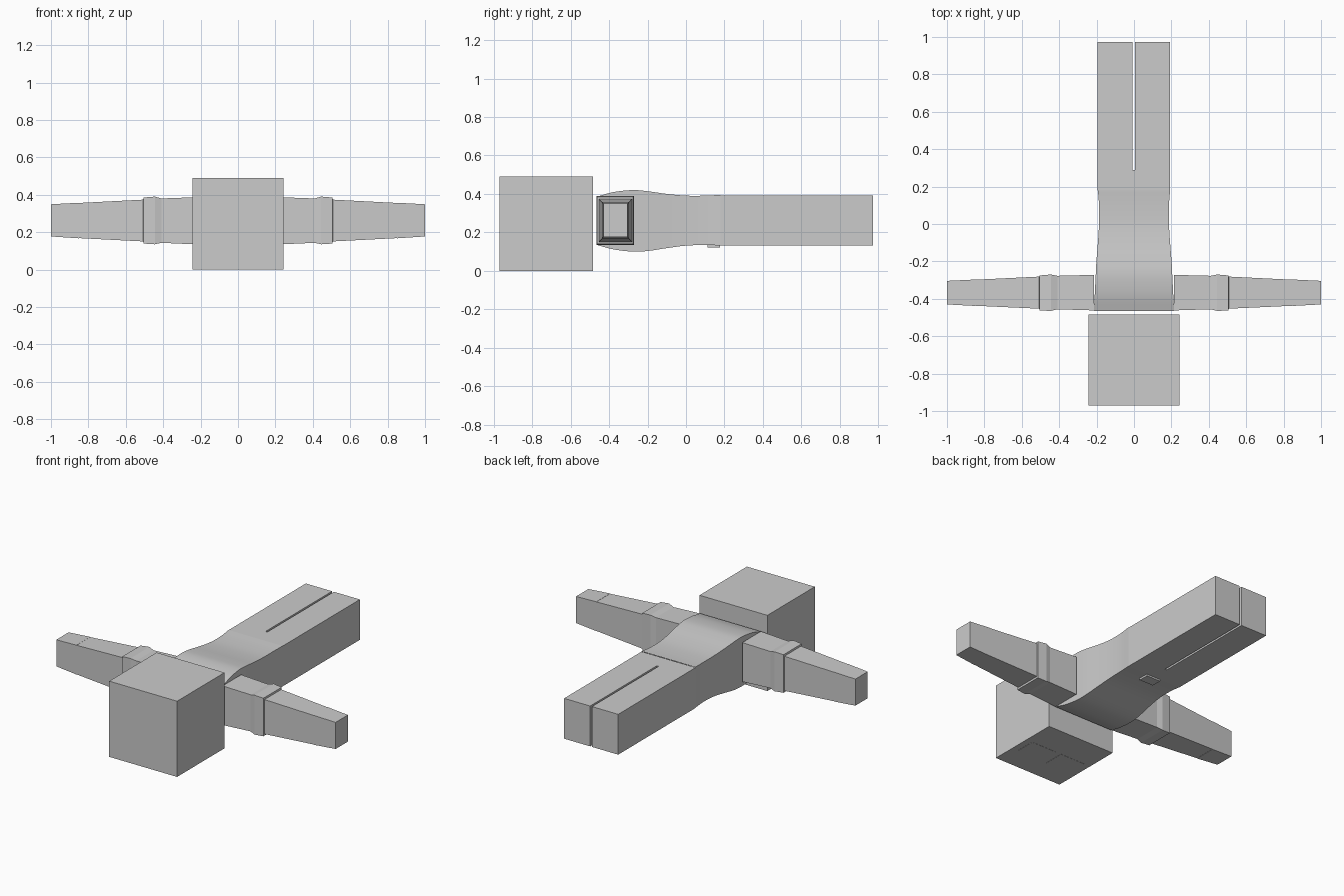
import bpy, bmesh
from mathutils import Vector

if "Cube" in bpy.data.objects:
    bpy.data.objects.remove(bpy.data.objects["Cube"])


def finish(name, bm, smooth=False):
    bmesh.ops.recalc_face_normals(bm, faces=bm.faces)
    me = bpy.data.meshes.new(name)
    bm.to_mesh(me)
    bm.free()
    ob = bpy.data.objects.new(name, me)
    bpy.context.collection.objects.link(ob)
    if smooth:
        bpy.ops.object.select_all(action='DESELECT')
        ob.select_set(True)
        bpy.context.view_layer.objects.active = ob
        bpy.ops.object.shade_smooth_by_angle(angle=0.5)
    return ob


def box(name, lo, hi):
    bm = bmesh.new()
    bmesh.ops.create_cube(bm, size=1)
    for v in bm.verts:
        v.co = [(a + b) / 2 + c * (b - a) for a, b, c in zip(lo, hi, v.co)]
    return finish(name, bm)


def loft(name, rings, smooth=False, cap_start=True, cap_end=True):
    bm = bmesh.new()
    rows = [[bm.verts.new(p) for p in r] for r in rings]
    for a, b in zip(rows, rows[1:]):
        for i in range(len(a)):
            j = (i + 1) % len(a)
            bm.faces.new((a[i], a[j], b[j], b[i]))
    if cap_start:
        bm.faces.new(rows[0])
    if cap_end:
        bm.faces.new(rows[-1])
    return finish(name, bm, smooth)


def spline(pts, steps):
    # Catmull-Rom through section parameters
    p = [Vector(q) for q in pts]
    p = [2 * p[0] - p[1]] + p + [2 * p[-1] - p[-2]]
    out = []
    for i in range(1, len(p) - 2):
        a, b, c, d = p[i - 1:i + 3]
        for k in range(steps):
            t = k / steps
            out.append(0.5 * (2 * b + (c - a) * t + (2 * a - 5 * b + 4 * c - d) * t * t
                              + (3 * b - a - 3 * c + d) * t ** 3))
    return out + [p[-2]]


# Head and flush eye panels on the downward face
box("head", (-0.243, -0.97, 0), (0.243, -0.485, 0.49))
for s in (-1, 1):
    xs = sorted((s * 0.02, s * 0.2))
    box("eye", (xs[0], -0.82, 0.0), (xs[1], -0.69, 0.004)).location.z = -0.001

# Torso: rectangular sections (y, half width, bottom, top)
secs = [(-0.465, 0.215, 0.135, 0.385), (-0.38, 0.21, 0.112, 0.409),
        (-0.28, 0.205, 0.1, 0.42), (-0.2, 0.201, 0.103, 0.414),
        (-0.1, 0.193, 0.118, 0.4), (0.0, 0.187, 0.131, 0.391),
        (0.1, 0.187, 0.134, 0.391), (0.18, 0.193, 0.132, 0.395)]
loft("torso", [[(-w, y, b), (w, y, b), (w, y, t), (-w, y, t)]
               for y, w, b, t in spline([Vector(s) for s in secs], 4)],
     smooth=True, cap_end=False)

# Belt buckle under the waist
box("belt_buckle", (-0.05, 0.112, 0.121), (0.05, 0.178, 0.14))

# Hips and legs: one outline with a narrow slit, extruded upward
outline = [(-0.195, 0.18), (0.192, 0.18), (0.192, 0.972), (0.006, 0.972),
           (0.006, 0.29), (-0.007, 0.29), (-0.007, 0.972), (-0.195, 0.972)]
loft("legs", [[(x, y, z) for x, y in outline] for z in (0.132, 0.393)])

# Arms: sections (x, y min, y max, z min, z max)
sleeve = [(0.213, -0.462, -0.272, 0.134, 0.387), (0.41, -0.456, -0.277, 0.143, 0.38),
          (0.445, -0.465, -0.27, 0.135, 0.39), (0.505, -0.462, -0.275, 0.139, 0.385),
          (0.507, -0.453, -0.281, 0.15, 0.374)]
forearm = [(0.5, -0.453, -0.281, 0.15, 0.374), (0.85, -0.437, -0.298, 0.168, 0.356)]
hand = [(0.85, -0.438, -0.297, 0.167, 0.357), (1.0, -0.43, -0.304, 0.177, 0.349)]
for side, s in (("left", -1), ("right", 1)):
    for part, data in (("sleeve", sleeve), ("forearm", forearm), ("hand", hand)):
        loft(f"{side}_{part}", [[(s * x, a, c), (s * x, b, c), (s * x, b, d), (s * x, a, d)]
                                for x, a, b, c, d in data],
             cap_start=part != "forearm", cap_end=part != "forearm")
